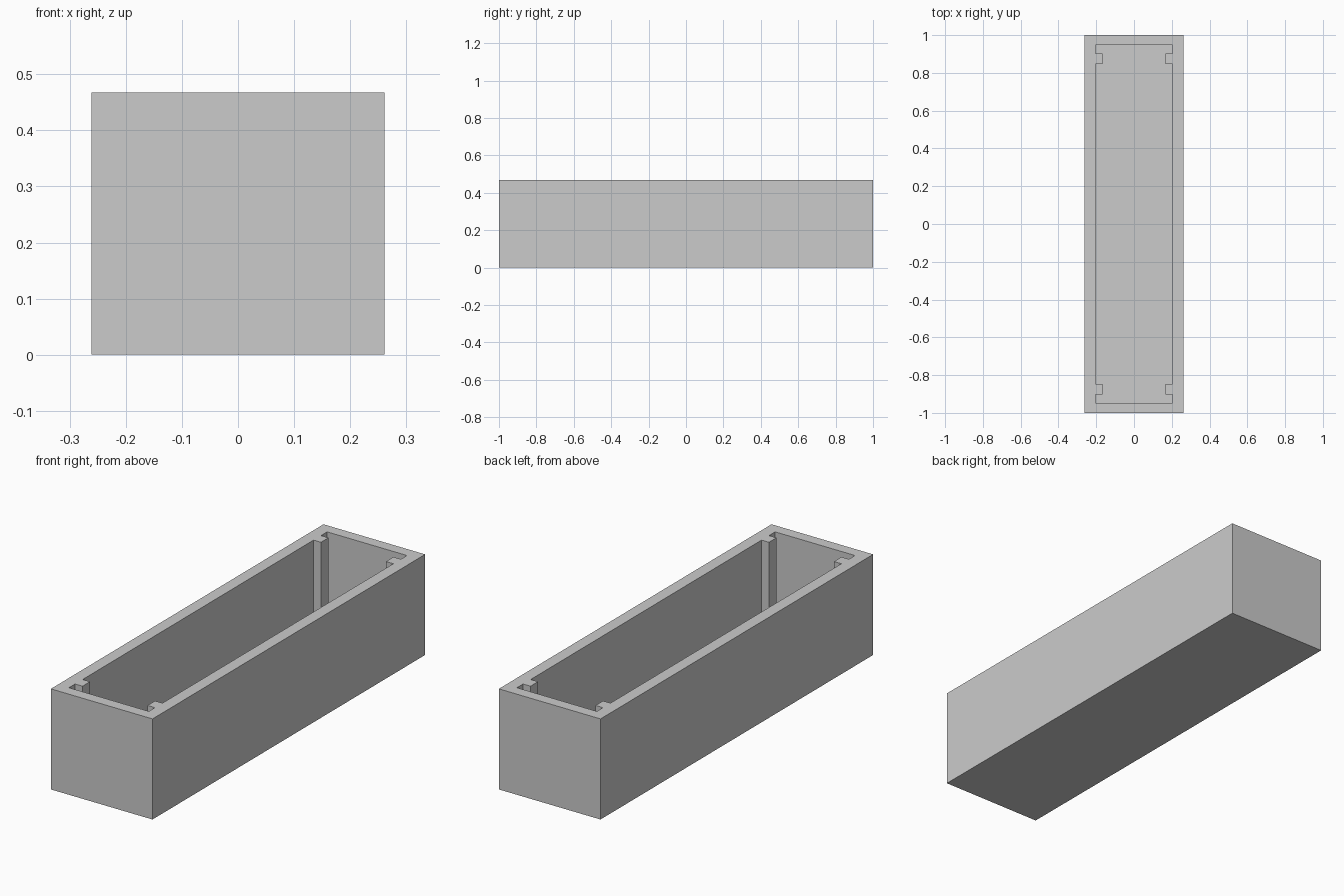
import bpy
import bmesh

cube = bpy.data.objects.get("Cube")
if cube:
    bpy.data.objects.remove(cube, do_unlink=True)

HALF_X, HALF_Y, HEIGHT, FLOOR = 0.261, 1.0, 0.467, 0.053

# Single grey material
grey = bpy.data.materials.new("plain grey")
grey.use_nodes = True
colour = (0.6, 0.6, 0.6, 1)
grey.diffuse_color = colour
grey.node_tree.nodes["Principled BSDF"].inputs["Base Color"].default_value = colour


def mirrored(quarter):
    """Closed outline from the points of its +x +y quarter."""
    right = [(x, -y) for x, y in reversed(quarter)] + quarter
    return right + [(-x, y) for x, y in reversed(right)]


def ring(bm, points, z):
    return [bm.verts.new((x, y, z)) for x, y in points]


def edges_of(bm, verts):
    pairs = zip(verts, verts[1:] + verts[:1])
    return [bm.edges.get(p) or bm.edges.new(p) for p in pairs]


def wall(bm, low, high):
    for i in range(len(low)):
        bm.faces.new((low[i - 1], low[i], high[i], high[i - 1]))


# Outer rectangle, and the cavity outline with a guide rib near each corner
outer = mirrored([(HALF_X, HALF_Y)])
inner = mirrored([(0.205, 0.847), (0.167, 0.847), (0.167, 0.902),
                  (0.205, 0.902), (0.205, 0.947)])

bm = bmesh.new()
outer_low, outer_top = ring(bm, outer, 0), ring(bm, outer, HEIGHT)
inner_low, inner_top = ring(bm, inner, FLOOR), ring(bm, inner, HEIGHT)

# Sides, underside, cavity walls and cavity floor
wall(bm, outer_low, outer_top)
wall(bm, inner_low, inner_top)
bm.faces.new(outer_low)
bm.faces.new(inner_low)

# Flat rim between the two outlines
rim = edges_of(bm, outer_top) + edges_of(bm, inner_top)
bmesh.ops.triangle_fill(bm, edges=rim, use_beauty=True, normal=(0, 0, 1))
bmesh.ops.recalc_face_normals(bm, faces=bm.faces)

mesh = bpy.data.meshes.new("open_box")
bm.to_mesh(mesh)
bm.free()
mesh.materials.append(grey)
bpy.context.collection.objects.link(bpy.data.objects.new("open_box", mesh))
